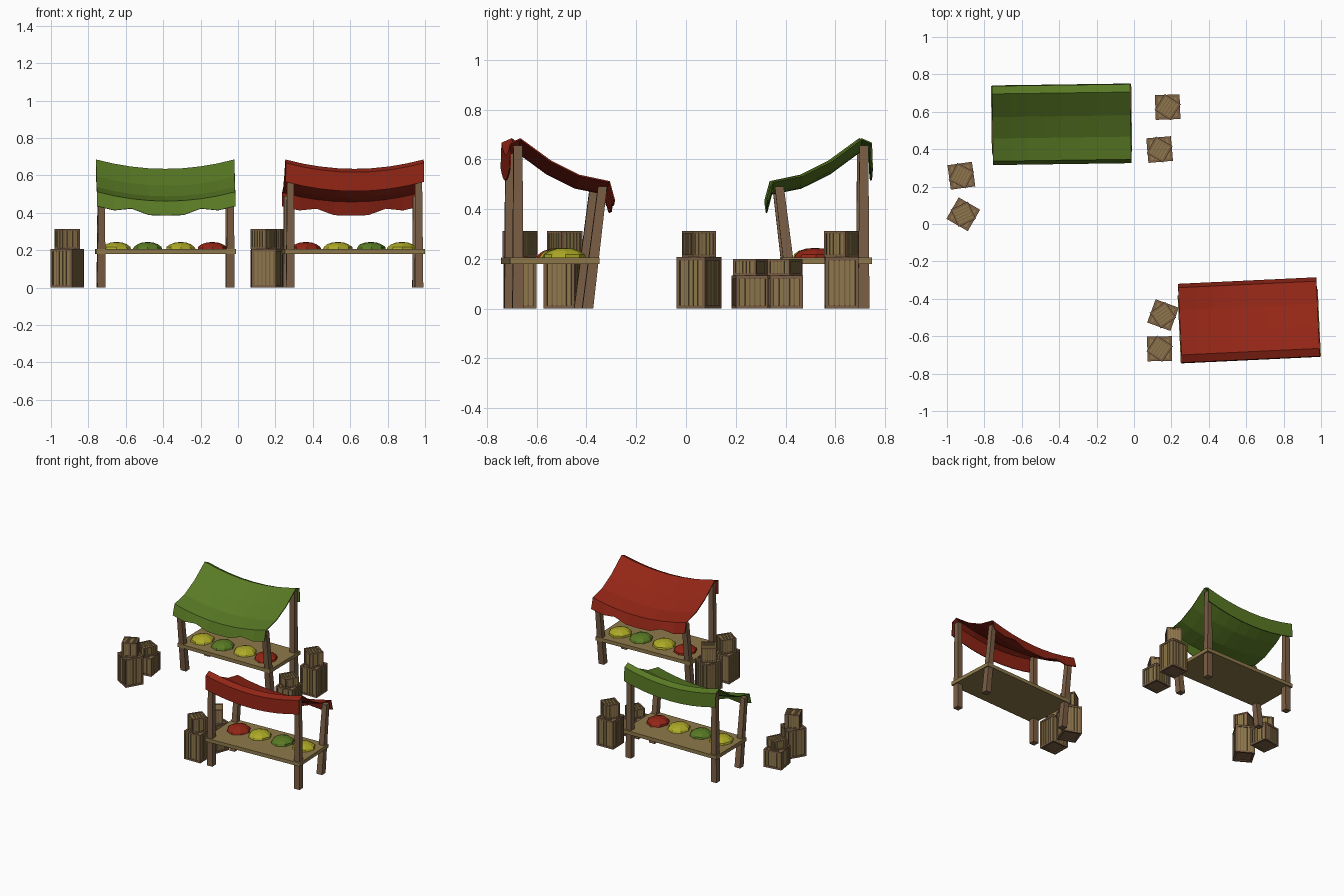
import bpy, bmesh, math, random
from mathutils import Matrix, Vector

if "Cube" in bpy.data.objects:
    bpy.data.objects.remove(bpy.data.objects["Cube"])

random.seed(4)


def material(name, rgb):
    m = bpy.data.materials.new(name)
    m.diffuse_color = (*rgb, 1)
    m.use_nodes = True
    m.node_tree.nodes["Principled BSDF"].inputs["Base Color"].default_value = m.diffuse_color
    return m


RED = material("red", (0.29, 0.019, 0.008))
GREEN = material("green", (0.10, 0.195, 0.018))
YELLOW = material("yellow", (0.42, 0.40, 0.02))
BROWN = material("brown wood", (0.20, 0.115, 0.06))
TAN = material("tan wood", (0.27, 0.19, 0.07))


def finish(bm, name, mats, matrix):
    bmesh.ops.recalc_face_normals(bm, faces=bm.faces[:])
    me = bpy.data.meshes.new(name)
    bm.to_mesh(me)
    bm.free()
    for m in mats:
        me.materials.append(m)
    ob = bpy.data.objects.new(name, me)
    ob.matrix_world = matrix
    bpy.context.collection.objects.link(ob)
    return ob


def box(bm, centre, size, index=0):
    r = bmesh.ops.create_cube(bm, size=1, matrix=Matrix.Translation(centre) @ Matrix.Diagonal((*size, 1)))
    for f in {f for v in r["verts"] for f in v.link_faces}:
        f.material_index = index
    return r["verts"]


def post(name, foot, top, matrix):
    # leaning post, slightly thinner at the top
    bm = bmesh.new()
    for v in box(bm, (0, 0, 0), (1, 1, 1)):
        end, w = (top, 0.036) if v.co.z > 0 else (foot, 0.044)
        v.co = Vector(end) + Vector((v.co.x * w, v.co.y * w, 0))
    finish(bm, name, [BROWN], matrix)


def canopy(name, mat, matrix):
    # sagging cloth: side profile (y, z) swept along x
    profile = [(0.205, 0.565), (0.202, 0.665), (0.163, 0.682), (0.04, 0.592),
               (-0.075, 0.535), (-0.195, 0.51), (-0.215, 0.435)]
    bm = bmesh.new()
    n = 8
    rows = []
    for i in range(n + 1):
        u = 2 * i / n - 1
        sag = 0.05 * (1 - u * u)
        row = []
        for j, (y, z) in enumerate(profile):
            wave = 0
            if j == len(profile) - 1 and i in (2, 6):
                wave = 0.025
            row.append(bm.verts.new((u * 0.37, y, z - sag + wave)))
        rows.append(row)
    for a, b in zip(rows, rows[1:]):
        for j in range(len(profile) - 1):
            bm.faces.new((a[j], a[j + 1], b[j + 1], b[j]))
    ob = finish(bm, name, [mat], matrix)
    mod = ob.modifiers.new("thickness", "SOLIDIFY")
    mod.thickness = 0.006
    mod.offset = 0


def heap(name, x, mat, matrix):
    # low mound of produce
    bm = bmesh.new()
    bmesh.ops.create_uvsphere(bm, u_segments=8, v_segments=8, radius=1)
    bmesh.ops.bisect_plane(bm, geom=bm.verts[:] + bm.edges[:] + bm.faces[:], plane_co=(0, 0, -0.01),
                           plane_no=(0, 0, -1), clear_outer=True)
    for v in bm.verts:
        k = random.uniform(0.95, 1.05)
        v.co = (x + v.co.x * 0.08 * k, -0.02 + v.co.y * 0.085 * k, 0.202 + max(v.co.z, 0) * 0.042)
    finish(bm, name, [mat], matrix)


def stall(prefix, x, y, degrees, cloth):
    m = Matrix.Translation((x, y, 0)) @ Matrix.Rotation(math.radians(degrees), 4, "Z")
    for side, s in (("left", -1), ("right", 1)):
        post(f"{prefix}_{side}_tall_post", (s * 0.345, 0.172, 0), (s * 0.342, 0.172, 0.655), m)
        post(f"{prefix}_{side}_short_post", (s * 0.345, -0.108, 0), (s * 0.345, -0.168, 0.49), m)
    bm = bmesh.new()
    box(bm, (0, 0.025, 0.192), (0.75, 0.36, 0.026))
    finish(bm, f"{prefix}_table", [TAN], m)
    canopy(f"{prefix}_canopy", cloth, m)
    for i, (hx, mat) in enumerate(((-0.263, YELLOW), (-0.097, GREEN), (0.08, YELLOW), (0.25, RED))):
        heap(f"{prefix}_produce_{i + 1}", hx, mat, m)


def crate(name, x, y, z, degrees, w, h):
    # framed crate with inset slats on the sides and the top
    t = 0.1 * w
    bm = bmesh.new()
    box(bm, (0, 0, h / 2), (w - 1.2 * t, w - 1.2 * t, h - 1.2 * t))
    for a in (-1, 1):
        for b in (-1, 1):
            o = (w - t) / 2
            box(bm, (a * o, b * o, h / 2), (t, t, h))
            zb = h / 2 + b * (h - t) / 2
            box(bm, (0, a * o, zb), (w - 2 * t, t, t))
            box(bm, (a * o, 0, zb), (t, w - 2 * t, t))
    n = 5
    pitch = (w - 2 * t) / n
    e = w / 2 - 0.5 * t
    for i in range(n):
        p = (i - (n - 1) / 2) * pitch
        for a in (-1, 1):
            box(bm, (p, a * e, h / 2), (pitch * 0.72, 0.4 * t, h - 2 * t), 1)
            box(bm, (a * e, p, h / 2), (0.4 * t, pitch * 0.72, h - 2 * t), 1)
        box(bm, (p, 0, h - 0.5 * t), (pitch * 0.72, w - 2 * t, 0.4 * t), 1)
    m = Matrix.Translation((x, y, z)) @ Matrix.Rotation(math.radians(degrees), 4, "Z")
    finish(bm, name, [BROWN, TAN], m)


stall("green_stall", -0.387, 0.538, 0.8, GREEN)
stall("red_stall", 0.615, -0.52, 182.7, RED)

# crate stacks: x, y, turn, height scale
STACKS = [(-0.923, 0.258, 8, 0.64), (-0.913, 0.052, -30, 1), (0.18, 0.625, 2, 1),
          (0.137, 0.398, 5, 0.64), (0.155, -0.487, -20, 1), (0.137, -0.667, 1, 1)]
for i, (x, y, turn, k) in enumerate(STACKS):
    crate(f"large_crate_{i + 1}", x, y, 0, turn, 0.132, 0.207 * k)
    crate(f"small_crate_{i + 1}", x, y, 0.207 * k, turn - 35, 0.102, 0.105 * k)
